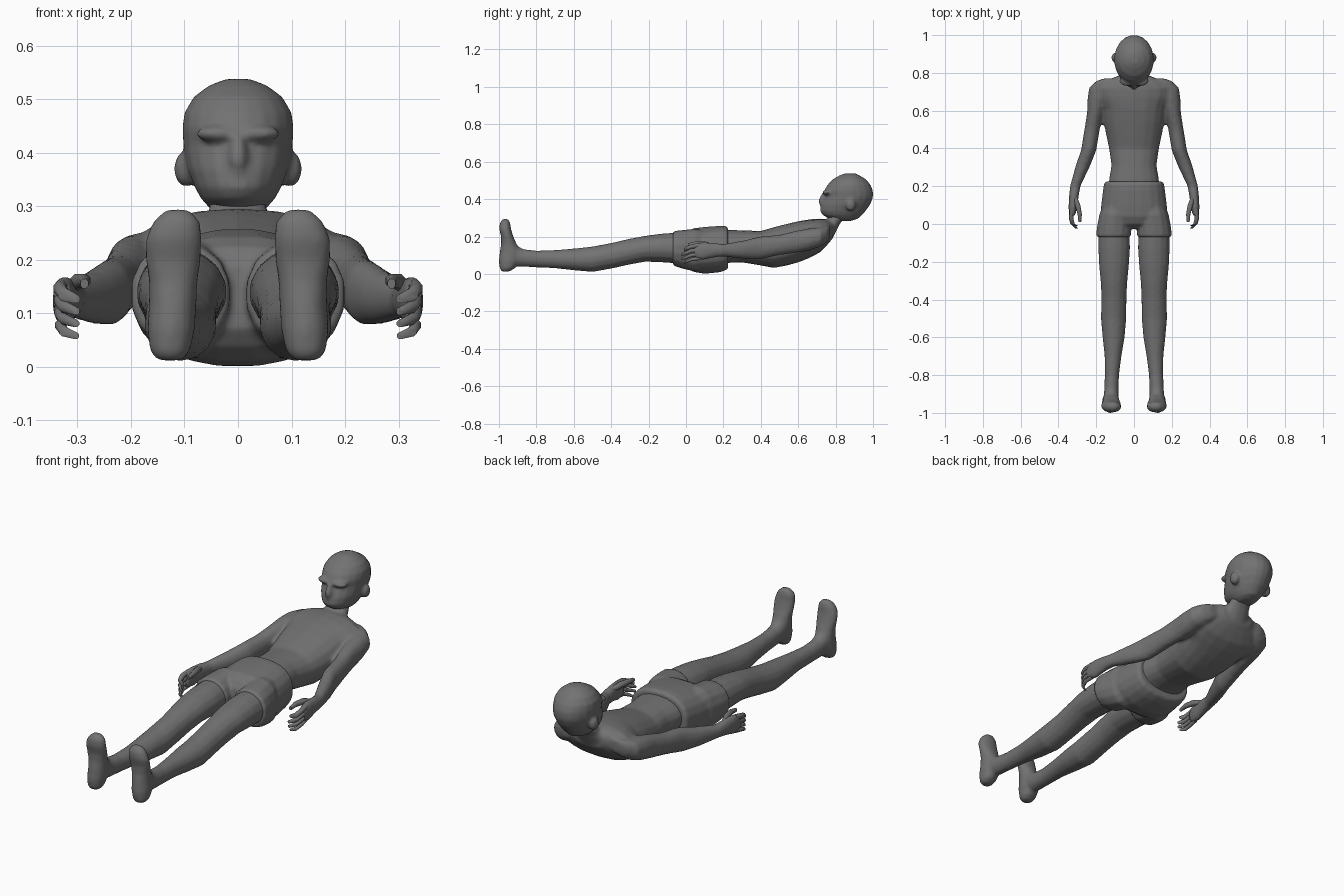
import bpy, bmesh, math

grey = bpy.data.materials.new("dark_grey")
grey.diffuse_color = (0.17, 0.17, 0.17, 1)


def loft(name, axis, secs, n=14, p=2.2, mirror=False):
    """Skin rings (pos, centre x, low, high, half width) along y or z; low/high is the other axis."""
    bm = bmesh.new()
    rings = []
    for pos, cx, lo, hi, rx in secs:
        ring = []
        for i in range(n):
            a = 2 * math.pi * (i + 0.5) / n
            c, s = math.cos(a), math.sin(a)
            x = cx + rx * math.copysign(abs(c) ** (2 / p), c)
            v = (lo + hi) / 2 + (hi - lo) / 2 * math.copysign(abs(s) ** (2 / p), s)
            ring.append(bm.verts.new((x, pos, v) if axis == 'y' else (x, v, pos)))
        rings.append(ring)
    for a, b in zip(rings, rings[1:]):
        for i in range(n):
            j = (i + 1) % n
            bm.faces.new((a[i], a[j], b[j], b[i]))
    bm.faces.new(rings[0])
    bm.faces.new(rings[-1])
    bmesh.ops.recalc_face_normals(bm, faces=bm.faces)
    return finish(name, bm, mirror)


def finish(name, bm, mirror=False):
    me = bpy.data.meshes.new(name)
    bm.to_mesh(me)
    bm.free()
    me.materials.append(grey)
    ob = bpy.data.objects.new(name, me)
    bpy.context.collection.objects.link(ob)
    activate(ob)
    if mirror:
        m = ob.modifiers.new("mirror", 'MIRROR')
        m.use_mirror_merge = False
        bpy.ops.object.modifier_apply(modifier=m.name)
    return ob


def activate(ob):
    bpy.ops.object.select_all(action='DESELECT')
    ob.select_set(True)
    bpy.context.view_layer.objects.active = ob


def blob(name, loc, scale, mirror=False):
    bm = bmesh.new()
    bmesh.ops.create_uvsphere(bm, u_segments=12, v_segments=8, radius=1)
    bmesh.ops.scale(bm, vec=scale, verts=bm.verts)
    bmesh.ops.translate(bm, vec=loc, verts=bm.verts)
    return finish(name, bm, mirror)


def union(base, *others):
    for o in others:
        activate(base)
        m = base.modifiers.new("join", 'BOOLEAN')
        m.operation, m.solver, m.object = 'UNION', 'EXACT', o
        bpy.ops.object.modifier_apply(modifier=m.name)
        bpy.data.objects.remove(o)
    return base


def blend(ob, voxel, rounds):
    """Melt joined parts into one soft skin."""
    activate(ob)
    m = ob.modifiers.new("skin", 'REMESH')
    m.mode, m.voxel_size = 'VOXEL', voxel
    bpy.ops.object.modifier_apply(modifier=m.name)
    m = ob.modifiers.new("soften", 'SMOOTH')
    m.factor, m.iterations = 0.5, rounds
    bpy.ops.object.modifier_apply(modifier=m.name)
    ob.data.materials.clear()
    ob.data.materials.append(grey)


# Torso with sloping shoulders
torso = loft("torso", 'y', [
    (0.17, 0, 0.05, 0.235, 0.14), (0.24, 0, 0.06, 0.235, 0.132),
    (0.31, 0, 0.06, 0.233, 0.12), (0.40, 0, 0.045, 0.23, 0.133),
    (0.47, 0, 0.032, 0.25, 0.148), (0.54, 0, 0.045, 0.268, 0.162),
    (0.61, 0, 0.065, 0.284, 0.170), (0.67, 0, 0.09, 0.293, 0.198),
    (0.72, 0, 0.118, 0.296, 0.20), (0.755, 0, 0.155, 0.292, 0.155),
    (0.785, 0, 0.19, 0.28, 0.085)], n=18)

# Arms down to the wrist and palm
arms = loft("arms", 'y', [
    (0.77, 0.135, 0.195, 0.258, 0.028), (0.755, 0.158, 0.17, 0.256, 0.045),
    (0.72, 0.184, 0.145, 0.25, 0.055), (0.66, 0.194, 0.125, 0.245, 0.053),
    (0.59, 0.205, 0.112, 0.232, 0.044), (0.50, 0.222, 0.1, 0.21, 0.041),
    (0.39, 0.24, 0.077, 0.2, 0.041), (0.31, 0.27, 0.08, 0.18, 0.039),
    (0.20, 0.311, 0.093, 0.16, 0.028), (0.15, 0.318, 0.088, 0.167, 0.026),
    (0.09, 0.324, 0.073, 0.172, 0.023), (0.045, 0.327, 0.08, 0.164, 0.017)],
    n=12, p=2.1, mirror=True)

# Neck leaning forward into the head
neck = loft("neck", 'z', [
    (0.19, 0, 0.68, 0.785, 0.08), (0.24, 0, 0.70, 0.81, 0.078),
    (0.27, 0, 0.73, 0.825, 0.064), (0.30, 0, 0.76, 0.85, 0.054),
    (0.35, 0, 0.79, 0.88, 0.052)], n=12)
union(torso, arms, neck)
blend(torso, 0.009, 4)

# Curled fingers and thumb
fingers = []
for k in range(4):
    z, s = 0.153 - 0.023 * k, 0.013 - 0.001 * k
    y = -0.024 if k in (1, 2) else -0.01
    path = [(0.075, 0.328, z, s), (0.03, 0.333, z - 0.006, s),
            (0.0, 0.325, z - 0.018, s * 0.95), (y, 0.303, z - 0.026, s * 0.65)]
    fingers.append(loft("finger_%d" % (k + 1), 'y',
                        [(a, x, b - r, b + r, r) for a, x, b, r in path], n=8, p=2, mirror=True))
fingers.append(loft("thumb", 'y', [
    (0.15, 0.315, 0.135, 0.16, 0.012), (0.10, 0.298, 0.145, 0.175, 0.015),
    (0.05, 0.287, 0.148, 0.174, 0.012), (0.01, 0.287, 0.146, 0.165, 0.008)], n=8, mirror=True))

# Head, facing the feet, with soft nose, brow and ears
head = loft("head", 'z', [
    (0.283, 0, 0.80, 0.88, 0.032), (0.295, 0, 0.765, 0.92, 0.052),
    (0.315, 0, 0.73, 0.94, 0.07), (0.335, 0, 0.717, 0.96, 0.081),
    (0.37, 0, 0.722, 0.985, 0.095), (0.40, 0, 0.735, 0.998, 0.101),
    (0.417, 0, 0.742, 1.001, 0.103), (0.445, 0, 0.738, 1.0, 0.105),
    (0.475, 0, 0.755, 0.988, 0.101), (0.505, 0, 0.783, 0.964, 0.083),
    (0.526, 0, 0.82, 0.93, 0.054), (0.538, 0, 0.85, 0.905, 0.022)], n=20, p=2)
nose = loft("nose", 'z', [
    (0.36, 0, 0.716, 0.77, 0.014), (0.385, 0, 0.708, 0.77, 0.022),
    (0.40, 0, 0.71, 0.77, 0.02), (0.435, 0, 0.727, 0.77, 0.012)], n=8, p=2)
brow = blob("brow", (0.035, 0.758, 0.436), (0.045, 0.028, 0.016), True)
ears = blob("ears", (0.097, 0.88, 0.37), (0.023, 0.028, 0.034), True)
union(head, nose, brow, ears)
blend(head, 0.007, 3)

# Shorts: pelvis joined to two flared legs
shorts = loft("shorts", 'y', [
    (0.225, 0, 0.03, 0.245, 0.15), (0.215, 0, 0.02, 0.257, 0.16),
    (0.18, 0, 0.008, 0.258, 0.165), (0.10, 0, 0.0, 0.252, 0.175),
    (0.04, 0, 0.01, 0.245, 0.178), (0.0, 0, 0.035, 0.225, 0.14),
    (-0.025, 0, 0.07, 0.19, 0.06)], n=20, p=2.4)
cuffs = loft("shorts_legs", 'y', [
    (0.11, 0.09, 0.03, 0.23, 0.07), (0.05, 0.098, 0.012, 0.242, 0.087),
    (-0.02, 0.106, 0.028, 0.235, 0.092), (-0.062, 0.108, 0.042, 0.23, 0.094),
    (-0.07, 0.108, 0.05, 0.224, 0.087)], n=14, mirror=True)
union(shorts, cuffs)
blend(shorts, 0.008, 3)

# Legs from thigh to ankle
legs = loft("legs", 'y', [
    (-0.04, 0.106, 0.055, 0.222, 0.084), (-0.13, 0.105, 0.062, 0.216, 0.085),
    (-0.22, 0.106, 0.065, 0.204, 0.08), (-0.31, 0.106, 0.048, 0.187, 0.071),
    (-0.39, 0.106, 0.03, 0.168, 0.067), (-0.50, 0.108, 0.01, 0.147, 0.068),
    (-0.60, 0.108, 0.019, 0.136, 0.059), (-0.70, 0.111, 0.03, 0.128, 0.045),
    (-0.80, 0.117, 0.035, 0.125, 0.038), (-0.87, 0.12, 0.038, 0.133, 0.038),
    (-0.91, 0.121, 0.04, 0.155, 0.039), (-0.945, 0.121, 0.045, 0.17, 0.035)], n=14, p=2, mirror=True)

# Feet, toes pointing up
feet = loft("feet", 'z', [
    (0.012, 0.127, -0.985, -0.945, 0.024), (0.03, 0.127, -0.997, -0.915, 0.038),
    (0.07, 0.125, -1.001, -0.89, 0.045), (0.12, 0.122, -0.996, -0.885, 0.045),
    (0.16, 0.121, -0.989, -0.905, 0.046), (0.20, 0.121, -0.989, -0.923, 0.052),
    (0.24, 0.12, -0.999, -0.935, 0.053), (0.272, 0.115, -0.996, -0.94, 0.044),
    (0.294, 0.113, -0.98, -0.95, 0.022)], n=14, p=2.1, mirror=True)
union(legs, feet)
blend(legs, 0.009, 3)

# Smooth shading, with creases kept where parts end
for ob in (torso, head, shorts, legs, *fingers):
    activate(ob)
    bpy.ops.object.shade_smooth_by_angle(angle=math.radians(50))
